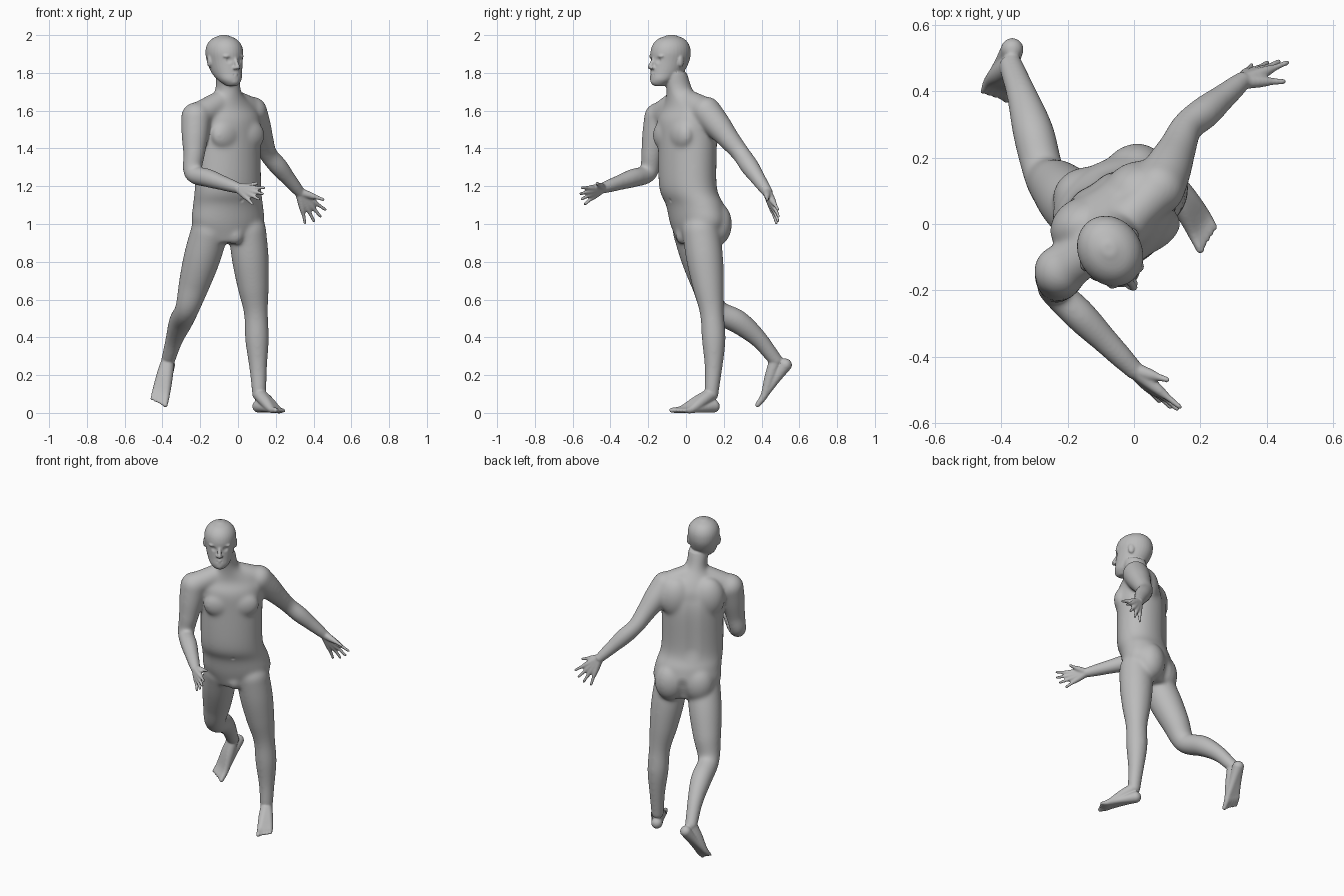
import bpy
import bmesh
from math import cos, sin, pi, tau, radians
from mathutils import Vector, Matrix

cube = bpy.data.objects.get("Cube")
if cube:
    bpy.data.objects.remove(cube)
bm = bmesh.new()


def spline(keys, steps=6):
    """Catmull-Rom curve through tuples of any length."""
    knots = [Vector(key) for key in keys]
    knots = [knots[0] * 2 - knots[1]] + knots + [knots[-1] * 2 - knots[-2]]
    points = []
    for a, b, c, d in zip(knots, knots[1:], knots[2:], knots[3:]):
        for i in range(steps):
            t = i / steps
            bend = a * 2 - b * 5 + c * 4 - d
            twist = b * 3 - a - c * 3 + d
            points.append(b + ((c - a) * t + bend * t ** 2 + twist * t ** 3) / 2)
    return points + [knots[-2]]


def skin(rings):
    """Closed surface through a list of rings."""
    rows = [[bm.verts.new(point) for point in ring] for ring in rings]
    count = len(rows[0])
    for low, high in zip(rows, rows[1:]):
        for i in range(count):
            j = (i + 1) % count
            bm.faces.new((low[i], low[j], high[j], high[i]))
    bm.faces.new(rows[0][::-1])
    bm.faces.new(rows[-1])


def oval(centre, side, depth, sides=32):
    angles = [tau * i / sides for i in range(sides)]
    return [centre + side * cos(angle) + depth * sin(angle) for angle in angles]


def turn(yaw):
    return Matrix.Rotation(radians(yaw), 3, 'Z')


def blob(centre, radii, yaw=0):
    matrix = Matrix.Translation(centre) @ turn(yaw).to_4x4() @ Matrix.Diagonal((*radii, 1))
    bmesh.ops.create_icosphere(bm, subdivisions=4, radius=1, matrix=matrix)


def tube(*keys):
    """Round-ended tube along (point, radius) pairs."""
    path = spline([(*point, radius) for point, radius in keys])
    rings, axis = [], Vector((.3, .9, .3))
    for i, point in enumerate(path):
        before, after = path[max(i - 1, 0)], path[min(i + 1, len(path) - 1)]
        along = (after - before).to_3d().normalized()
        axis = (axis - along * axis.dot(along)).normalized()
        rings.append(oval(point.to_3d(), axis * point[3], along.cross(axis) * point[3]))
    skin(rings)
    for point, radius in (keys[0], keys[-1]):
        blob(Vector(point), [radius] * 3)


def limb(top, joint, end, upper, lower, bow=(0, 0, 0)):
    """Two bones with evenly spaced radii; the lower one may bow."""
    top, joint, end, bow = Vector(top), Vector(joint), Vector(end), Vector(bow)
    keys = [(top.lerp(joint, i / len(upper)), radius) for i, radius in enumerate(upper)]
    for i, radius in enumerate(lower):
        t = i / (len(lower) - 1)
        keys.append((joint.lerp(end, t) + bow * sin(pi * t), radius))
    tube(*keys)


def arm(shoulder, elbow, wrist):
    neck_base = Vector((-.055, -.025, 1.665))
    tube((neck_base, .06), (neck_base.lerp(Vector(shoulder), .5), .068), (shoulder, .073))
    limb(shoulder, elbow, wrist, upper=(.08, .072, .058), lower=(.049, .05, .04, .028))


def finger(wrist, tip, thickness):
    tube((wrist, .024), (wrist.lerp(tip, .5), .017),
         (wrist.lerp(tip, .75), thickness), (tip, thickness * .8))


def hand(wrist, reach, spread, thumb):
    """Four fingers fan out about the middle one; the thumb stands apart."""
    wrist, reach, spread = Vector(wrist), Vector(reach), Vector(spread)
    for k in range(-1, 3):
        finger(wrist, wrist + reach * (1 - .05 * k * k) - spread * k, .01)
    finger(wrist, Vector(thumb), .011)


def leg(hip, knee, ankle, bow):
    limb(hip, knee, ankle, upper=(.1, .098, .084), lower=(.064, .063, .048, .036), bow=bow)


def foot(ankle, heel, big_toe, little_toe):
    """Instep and sole run from ankle and heel to each toe."""
    ankle, heel, big_toe, little_toe = map(Vector, (ankle, heel, big_toe, little_toe))
    for i in range(5):
        toe = big_toe.lerp(little_toe, i / 4)
        ball = heel.lerp(toe, .75)
        tube((ankle, .034), (ankle.lerp(ball, .5), .03), (ball, .02), (toe, .009 if i else .013))
        tube((heel, .034), (heel.lerp(ball, .5), .024), (ball, .019))


def frame(x, y, yaw):
    """Points given as side, forward and height about an upright axis."""
    return lambda side, forward, z: Vector((x, y, 0)) + turn(yaw) @ Vector((side, -forward, z))


FACE_YAW, CHEST_YAW, HIP_YAW = 33, 34, 25
face = frame(-.07, -.085, FACE_YAW)
chest = frame(-.05, .005, CHEST_YAW)
pelvis = frame(-.05, .067, HIP_YAW)

# Torso and neck: height, y, half width, half depth, turning steadily upwards
rings = []
for z, y, width, depth in spline([
        (.9, .06, .13, .1), (1, .065, .2, .135), (1.1, .047, .196, .14),
        (1.2, .01, .185, .142), (1.45, .008, .185, .142), (1.55, 0, .19, .13),
        (1.62, 0, .16, .1), (1.7, -.03, .07, .074), (1.8, -.06, .06, .066)]):
    twist = turn(HIP_YAW + 18 * (z - 1))
    rings.append(oval(Vector((-.053, y, z)), twist @ Vector((width, 0, 0)), twist @ Vector((0, depth, 0))))
skin(rings)

# Head: height, forward shift, half width, half depth
rings = []
for z, shift, width, depth in spline([
        (1.73, .07, .028, .03), (1.76, .05, .058, .066), (1.8, .02, .076, .091), (1.86, 0, .089, .107),
        (1.91, -.004, .095, .111), (1.95, -.006, .086, .1), (1.98, -.008, .06, .072), (2, -.01, .018, .02)]):
    rings.append(oval(face(0, shift, z), turn(FACE_YAW) @ Vector((width, 0, 0)),
                      turn(FACE_YAW) @ Vector((0, depth, 0))))
skin(rings)

# Chest muscles, shoulder blades, buttocks and groin
for side in (-1, 1):
    blob(chest(side * .075, .09, 1.47), (.09, .05, .08), CHEST_YAW)
    blob(chest(side * .095, -.055, 1.53), (.1, .08, .13), CHEST_YAW)
    blob(pelvis(side * .085, -.06, 1), (.095, .084, .12), HIP_YAW)
blob(pelvis(0, .09, .94), (.045, .04, .05), HIP_YAW)

# Nose, lips, chin, brows, nostrils and ears
tube((face(0, .099, 1.88), .009), (face(0, .127, 1.83), .012))
blob(face(0, .104, 1.79), (.025, .012, .012), FACE_YAW)
blob(face(0, .1, 1.752), (.024, .018, .017), FACE_YAW)
for side in (-1, 1):
    blob(face(side * .033, .088, 1.888), (.032, .013, .009), FACE_YAW)
    blob(face(side * .011, .115, 1.826), (.01, .012, .008), FACE_YAW)
    blob(face(side * .09, -.012, 1.862), (.011, .02, .032), FACE_YAW + side * 15)

# Right arm bent forward, left arm swung back
right_wrist, left_wrist = (0, -.44, 1.19), (.325, .43, 1.17)
arm((-.222, -.142, 1.565), (-.238, -.2, 1.27), right_wrist)
hand(right_wrist, reach=(.13, -.118, -.03), spread=(.014, 0, .03), thumb=(.1, -.47, 1.215))
arm((.075, .108, 1.595), (.16, .292, 1.37), left_wrist)
hand(left_wrist, reach=(.112, .06, -.13), spread=(.03, 0, .03), thumb=(.45, .43, 1.13))

# Left leg standing, right leg trailing
left_ankle, right_ankle = (.112, .135, .1), (-.37, .475, .28)
leg((.05, .08, .96), (.095, .137, .53), left_ankle, bow=(0, .012, 0))
foot(left_ankle, heel=(.11, .145, .035), big_toe=(.2, -.076, .014), little_toe=(.243, -.01, .012))
leg((-.15, .03, .96), (-.27, .15, .55), right_ankle, bow=(0, .02, .025))
foot(right_ankle, heel=(-.367, .528, .255), big_toe=(-.385, .378, .042), little_toe=(-.455, .4, .075))

# Fuse all parts into one skin
bmesh.ops.recalc_face_normals(bm, faces=bm.faces)
mesh = bpy.data.meshes.new("human_body")
bm.to_mesh(mesh)
bm.free()
body = bpy.data.objects.new("human_body", mesh)
bpy.context.scene.collection.objects.link(body)
bpy.context.view_layer.objects.active = body
body.select_set(True)
fuse = body.modifiers.new("fuse", 'REMESH')
fuse.mode = 'VOXEL'
fuse.voxel_size = .0055
bpy.ops.object.modifier_apply(modifier="fuse")

# Blend the muscles broadly but keep head, hands and feet crisp
crisp = [face(0, 0, 1.87), Vector((.06, -.49, 1.17)), Vector((.39, .46, 1.1)),
         Vector((.17, .05, .03)), Vector((-.4, .45, .15))]
broad = body.vertex_groups.new(name="broad_forms")
for vertex in body.data.vertices:
    distance = min((vertex.co - point).length for point in crisp)
    broad.add([vertex.index], min(max((distance - .14) * 12, 0), 1), 'REPLACE')
for name, iterations, group in (("soften", 4, ""), ("blend", 70, "broad_forms")):
    smooth = body.modifiers.new(name, 'SMOOTH')
    smooth.iterations, smooth.vertex_group = iterations, group
    bpy.ops.object.modifier_apply(modifier=name)

# Sculpted hollows: eye sockets, mouth corners, navel, spine, breastbone and cleft
inward = chest(0, -.01, 0) - chest(0, 0, 0)
hollows = [(pelvis(0, .155, 1.13), .02, inward)]
for side in (-1, 1):
    hollows.append((face(side * .034, .096, 1.867), .022, inward * .8))
    hollows.append((face(side * .014, .115, 1.79), .01, inward * .4))
hollows += [(chest(0, -.14, 1.2 + i * .02), .06, inward * -.25) for i in range(19)]
hollows += [(pelvis(0, -.13, .92 + i * .02), .045, inward * -.5) for i in range(6)]
for vertex in body.data.vertices:
    for centre, radius, offset in hollows:
        nearness = 1 - (vertex.co - centre).length_squared / radius ** 2
        if nearness > 0:
            vertex.co += offset * nearness ** 2

# Plain grey skin, smooth shaded
grey = bpy.data.materials.new("plain_grey")
grey.use_nodes = True
grey.diffuse_color = (.5, .5, .5, 1)
grey.node_tree.nodes["Principled BSDF"].inputs["Base Color"].default_value = grey.diffuse_color
body.data.materials.clear()
body.data.materials.append(grey)
for polygon in body.data.polygons:
    polygon.material_index = 0
    polygon.use_smooth = True
